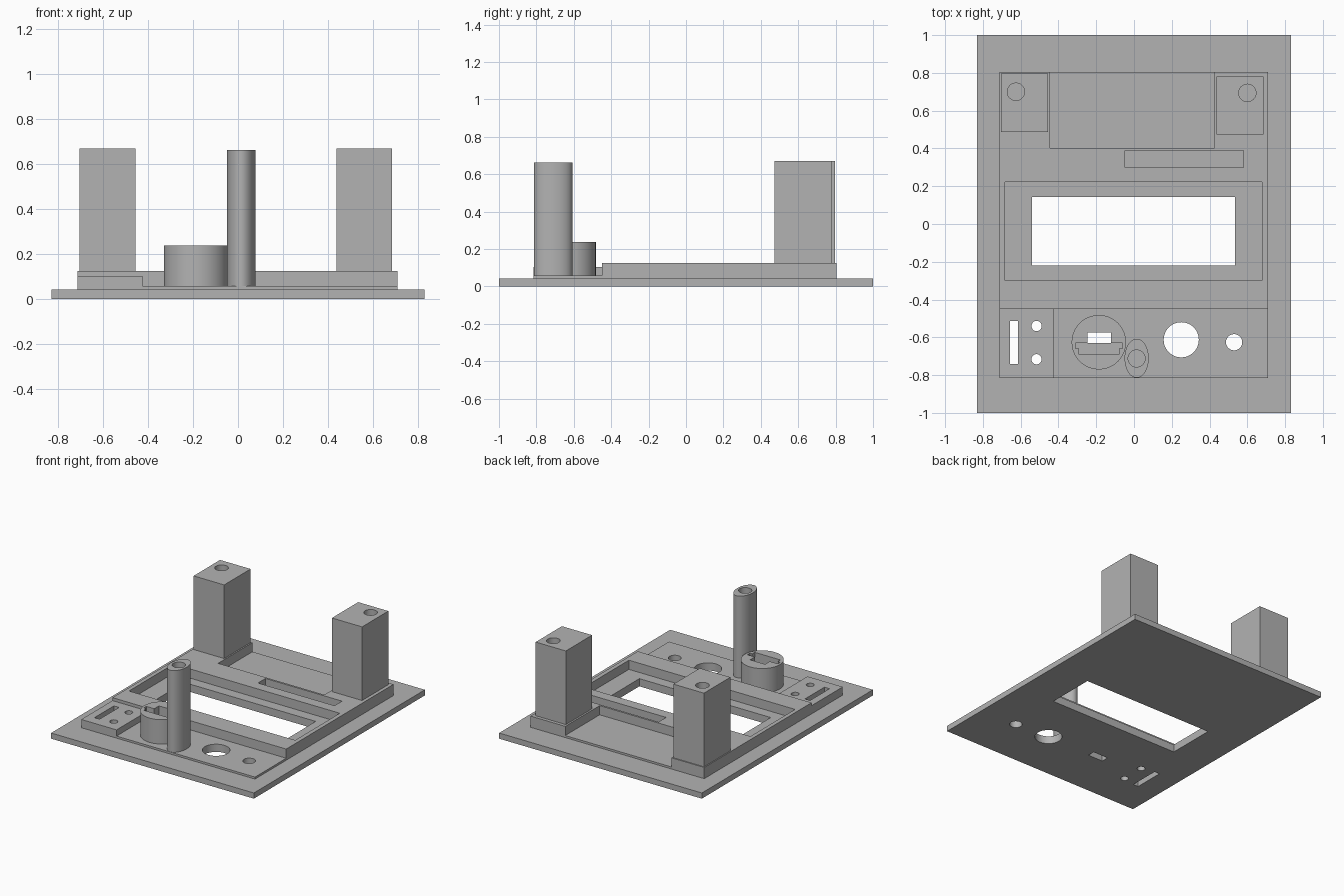
import bpy
from math import cos, sin, tau, radians

cube = bpy.data.objects.get("Cube")
if cube:
    bpy.data.objects.remove(cube, do_unlink=True)

grey = bpy.data.materials.new("plain grey")
grey.use_nodes = True
grey.diffuse_color = (0.45, 0.45, 0.45, 1)
grey.node_tree.nodes["Principled BSDF"].inputs["Base Color"].default_value = grey.diffuse_color


def rect(x0, x1, y0, y1):
    return [(x0, y0), (x1, y0), (x1, y1), (x0, y1)]


def oval(x, y, rx, ry=None, n=48):
    ry = ry or rx
    return [(x + rx * cos(tau * i / n), y + ry * sin(tau * i / n)) for i in range(n)]


def prism(name, z0, z1, outline, holes=()):
    """Extrude a flat outline with holes from z0 to z1."""
    curve = bpy.data.curves.new(name, "CURVE")
    curve.dimensions = "2D"
    curve.fill_mode = "BOTH"
    curve.extrude = (z1 - z0) / 2
    for loop in [outline, *holes]:
        spline = curve.splines.new("POLY")
        spline.points.add(len(loop) - 1)
        for point, (x, y) in zip(spline.points, loop):
            point.co = (x, y, 0, 1)
        spline.use_cyclic_u = True
    obj = bpy.data.objects.new(name, curve)
    bpy.context.collection.objects.link(obj)
    obj.location.z = (z0 + z1) / 2
    bpy.ops.object.select_all(action="DESELECT")
    obj.select_set(True)
    bpy.context.view_layer.objects.active = obj
    bpy.ops.object.convert(target="MESH")
    obj = bpy.context.object
    obj.name = name
    # Weld the caps to the walls and keep the rims sharp
    bpy.ops.object.mode_set(mode="EDIT")
    bpy.ops.mesh.select_all(action="SELECT")
    bpy.ops.mesh.remove_doubles(threshold=0.0005)
    bpy.ops.mesh.normals_make_consistent(inside=False)
    bpy.ops.object.mode_set(mode="OBJECT")
    bpy.ops.object.shade_smooth_by_angle(angle=radians(30))
    obj.data.materials.clear()
    obj.data.materials.append(grey)
    return obj


BASE, PANEL, FRAME = 0.042, 0.057, 0.125

# Openings that pass right through the plate
window = rect(-0.54, 0.536, -0.22, 0.143)
switch_holes = [rect(-0.657, -0.615, -0.74, -0.513),
                oval(-0.516, -0.54, 0.027), oval(-0.516, -0.716, 0.027)]
socket_hole = rect(-0.245, -0.122, -0.63, -0.575)
round_holes = [oval(0.25, -0.613, 0.093), oval(0.53, -0.626, 0.043)]
through = [window, socket_hole, *switch_holes, *round_holes]

# Base plate and the thin panel on it
prism("base_plate", 0, BASE, rect(-0.83, 0.83, -1, 1), through)
prism("thin_panel", BASE, PANEL, rect(-0.713, 0.71, -0.815, 0.805), through)

# Raised frame, open at the back, with a window recess and a slot
frame = [(-0.713, -0.45), (0.71, -0.45), (0.71, 0.805), (0.425, 0.805),
         (0.425, 0.403), (-0.445, 0.403), (-0.445, 0.805), (-0.713, 0.805)]
prism("raised_frame", PANEL, FRAME, frame,
      [rect(-0.683, 0.678, -0.3, 0.222), rect(-0.047, 0.58, 0.3, 0.388)])

# Switch mount on the front panel
prism("switch_mount", PANEL, 0.103, rect(-0.713, -0.424, -0.815, -0.45), switch_holes)

# Round socket with its stepped key opening
key = [(-0.245, -0.575), (-0.245, -0.63), (-0.31, -0.63), (-0.31, -0.66),
       (-0.29, -0.66), (-0.29, -0.69), (-0.08, -0.69), (-0.08, -0.66),
       (-0.06, -0.66), (-0.06, -0.63), (-0.122, -0.63), (-0.122, -0.575)]
prism("round_socket", PANEL, 0.237, oval(-0.186, -0.626, 0.144, n=64), [key])

# Tall oval post with a bore
prism("oval_post", PANEL, 0.662, oval(0.014, -0.711, 0.064, 0.103, 64),
      [oval(0.014, -0.712, 0.045)])

# Rear mounting towers with bores
prism("right_tower", FRAME, 0.67, rect(-0.705, -0.455, 0.488, 0.797),
      [oval(-0.625, 0.7, 0.046)])
prism("left_tower", FRAME, 0.67, rect(0.438, 0.685, 0.473, 0.78),
      [oval(0.6, 0.694, 0.046)])
